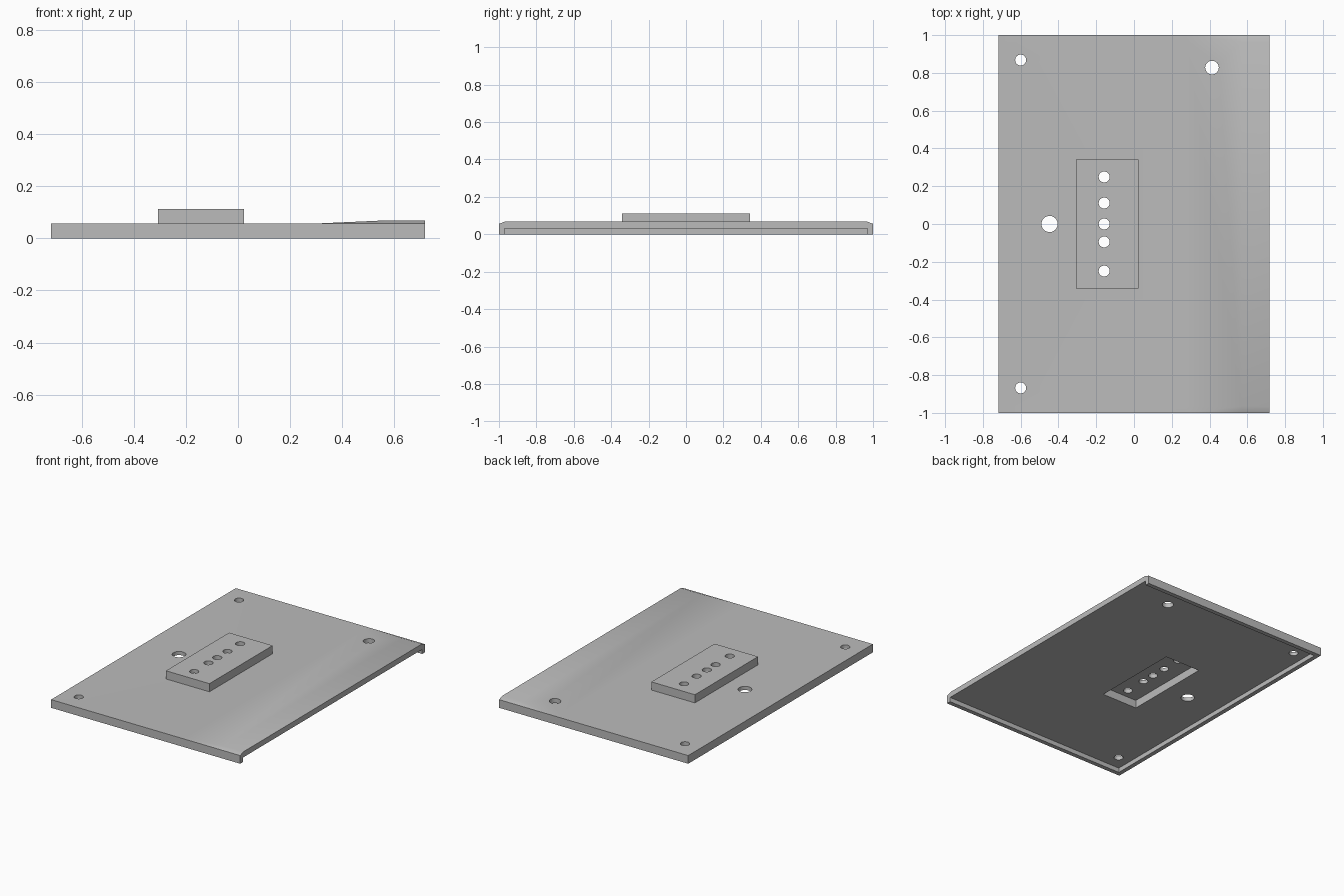
import bpy, bmesh

cube = bpy.data.objects.get("Cube")
if cube:
    bpy.data.objects.remove(cube, do_unlink=True)

grey = bpy.data.materials.new("plain grey")
grey.use_nodes = True
grey.diffuse_color = (0.5, 0.5, 0.5, 1)
grey.node_tree.nodes["Principled BSDF"].inputs["Base Color"].default_value = (0.5, 0.5, 0.5, 1)

HX, TOP, RISE, WALL = 0.717, 0.056, 0.069, 0.03


def finish(bm, name):
    bmesh.ops.recalc_face_normals(bm, faces=bm.faces)
    mesh = bpy.data.meshes.new(name)
    bm.to_mesh(mesh)
    bm.free()
    mesh.materials.append(grey)
    ob = bpy.data.objects.new(name, mesh)
    bpy.context.collection.objects.link(ob)
    return ob


def box(name, lo, hi):
    bm = bmesh.new()
    bmesh.ops.create_cube(bm, size=1)
    for v in bm.verts:
        v.co = [(a + b) / 2 + c * (b - a) for a, b, c in zip(lo, hi, v.co)]
    return finish(bm, name)


def hole(x, y, r):
    bpy.ops.mesh.primitive_cylinder_add(vertices=32, radius=r, depth=0.6, location=(x, y, 0))
    ob = bpy.context.object
    ob.name = "hole_cutter"
    ob.data.materials.append(grey)
    return ob


def combine(target, tool, operation):
    mod = target.modifiers.new("cut", 'BOOLEAN')
    mod.operation, mod.object, mod.solver = operation, tool, 'EXACT'
    bpy.context.view_layer.objects.active = target
    bpy.ops.object.modifier_apply(modifier=mod.name)
    bpy.data.objects.remove(tool, do_unlink=True)


# Plate whose top ramps up towards the open end, bevelled along both sides
bm = bmesh.new()
xs = (-HX, 0.28, 0.57, HX)
ys = (-1, -0.965, 0.965, 1)
grid = [[bm.verts.new((x, y, RISE if x > 0.5 and abs(y) < 1 else TOP)) for y in ys] for x in xs]
for i in range(3):
    for j in range(3):
        quad = (grid[i][j], grid[i + 1][j], grid[i + 1][j + 1], grid[i][j + 1])
        if i == 1:
            # split the ramp corners so they stay flat
            a, b, c, d = quad
            if j == 0:
                bm.faces.new((a, b, c)), bm.faces.new((a, c, d))
                continue
            if j == 2:
                bm.faces.new((a, b, d)), bm.faces.new((b, c, d))
                continue
        bm.faces.new(quad)
rim = bmesh.ops.extrude_edge_only(bm, edges=[e for e in bm.edges if e.is_boundary])["geom"]
for v in rim:
    if isinstance(v, bmesh.types.BMVert):
        v.co.z = 0
bmesh.ops.holes_fill(bm, edges=[e for e in bm.edges if e.is_boundary], sides=0)
plate = finish(bm, "cover_plate")

# Raised hollow block
combine(plate, box("raised_block", (-0.307, -0.342, 0.045), (0.023, 0.342, 0.112)), 'UNION')
combine(plate, box("block_cavity", (-0.277, -0.312, -0.1), (-0.007, 0.312, 0.086)), 'DIFFERENCE')

# Shallow underside recess, open at the ramped end
combine(plate, box("underside_recess", (-HX + WALL, -1 + WALL, -0.1), (1, 1 - WALL, 0.031)), 'DIFFERENCE')

# Row of holes in the block, then mounting holes
for y in (-0.249, -0.095, 0, 0.111, 0.249):
    combine(plate, hole(-0.158, y, 0.029), 'DIFFERENCE')
for x, y, r in ((-0.6, 0.868, 0.029), (-0.6, -0.868, 0.029), (0.413, 0.828, 0.036), (-0.447, 0, 0.043)):
    combine(plate, hole(x, y, r), 'DIFFERENCE')

bpy.ops.object.select_all(action='DESELECT')
plate.select_set(True)
bpy.context.view_layer.objects.active = plate
bpy.ops.object.shade_smooth_by_angle(angle=0.4)
